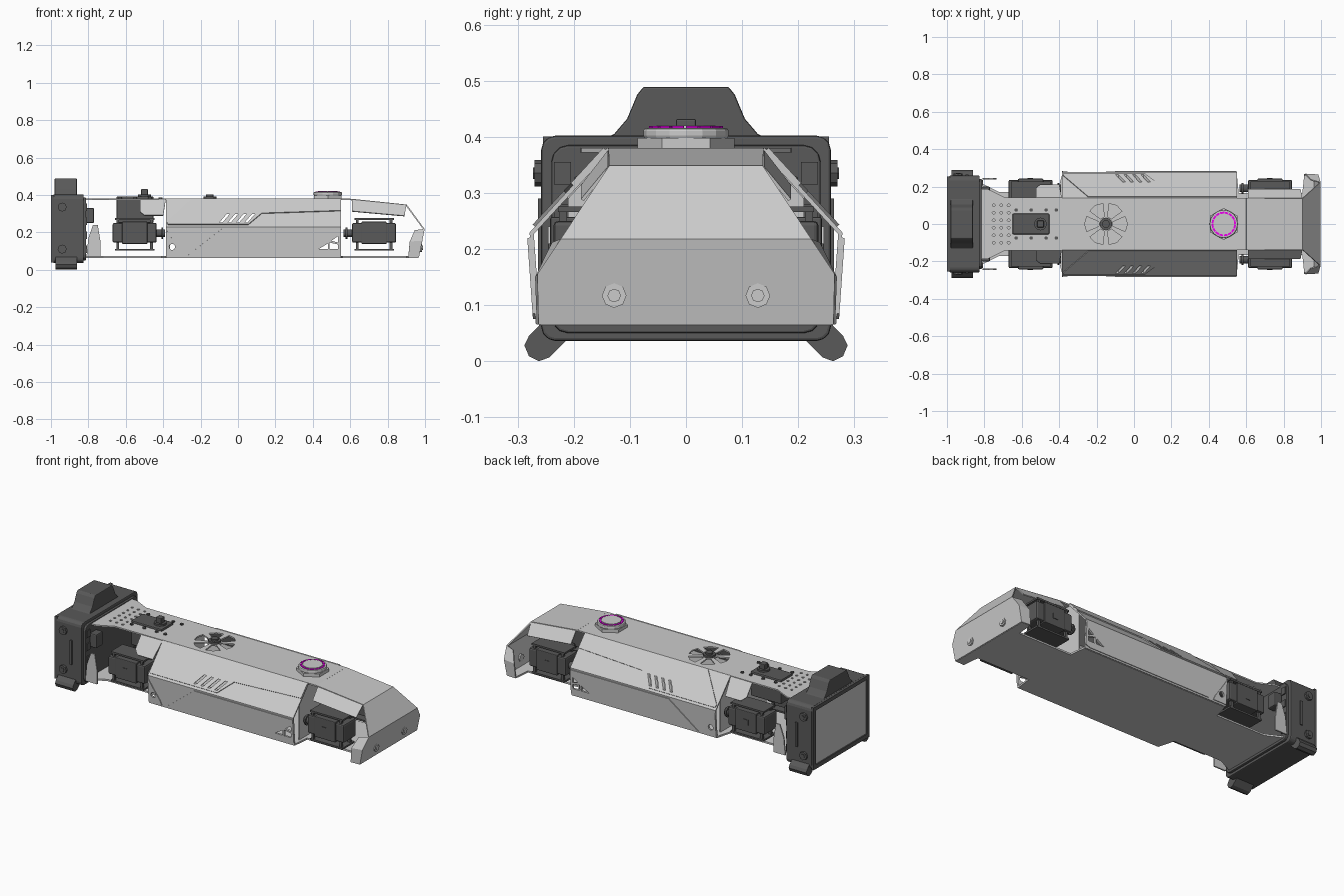
import bpy, bmesh
from math import sin, cos, pi
from mathutils import Matrix, Vector

dark = bpy.data.materials.new("dark_grey")
dark.diffuse_color = (0.10, 0.10, 0.10, 1)
magenta = bpy.data.materials.new("magenta")
magenta.diffuse_color = (0.85, 0.0, 0.85, 1)


def finish(name, bm, mat=None, bevel=0, recalc=True):
    if recalc:
        bmesh.ops.recalc_face_normals(bm, faces=bm.faces)
    me = bpy.data.meshes.new(name)
    bm.to_mesh(me)
    bm.free()
    ob = bpy.data.objects.new(name, me)
    bpy.context.collection.objects.link(ob)
    if mat:
        me.materials.append(mat)
    if bevel:
        m = ob.modifiers.new("bevel", 'BEVEL')
        m.width, m.segments, m.limit_method = bevel, 2, 'ANGLE'
    return ob


def add_prism(bm, pts, axis, a, b):
    """Extrude a 2D outline along an axis: x takes (y,z), y takes (x,z), z takes (x,y)."""
    def place(p, t):
        return {'x': (t, p[0], p[1]), 'y': (p[0], t, p[1]), 'z': (p[0], p[1], t)}[axis]
    lo = [bm.verts.new(place(p, a)) for p in pts]
    hi = [bm.verts.new(place(p, b)) for p in pts]
    n = len(pts)
    bm.faces.new(lo)
    bm.faces.new(hi[::-1])
    for i in range(n):
        bm.faces.new((lo[i], hi[i], hi[(i + 1) % n], lo[(i + 1) % n]))


def prism(name, pts, axis, a, b, mat=None, bevel=0):
    bm = bmesh.new()
    add_prism(bm, pts, axis, a, b)
    return finish(name, bm, mat, bevel)


def rect(x0, x1, y0, y1):
    return [(x0, y0), (x1, y0), (x1, y1), (x0, y1)]


def box(name, x0, x1, y0, y1, z0, z1, mat=None, bevel=0):
    return prism(name, rect(x0, x1, y0, y1), 'z', z0, z1, mat, bevel)


def ngon(cx, cy, r, n=8, off=0.0):
    return [(cx + r * cos(2 * pi * i / n + off), cy + r * sin(2 * pi * i / n + off)) for i in range(n)]


def sheet(name, faces, thick=0.008, mat=None):
    """Bent sheet metal: polygons sharing corners, given thickness."""
    bm = bmesh.new()
    for f in faces:
        bm.faces.new([bm.verts.new(p) for p in f])
    bmesh.ops.remove_doubles(bm, verts=bm.verts, dist=1e-4)
    ob = finish(name, bm, mat)
    m = ob.modifiers.new("thickness", 'SOLIDIFY')
    m.thickness, m.offset = thick, 0
    return ob


def sym(pts):
    """Mirror an outline across y = 0."""
    return pts + [(x, -y) for x, y in reversed(pts)]


# cutter: fan wedges, hole grid, louvres, side vents and pivot holes
bm = bmesh.new()
for i in range(6):
    a = i * pi / 3
    w = [(r * cos(a + d) - 0.15, r * sin(a + d)) for r, d in
         ((0.04, -0.3), (0.11, -0.37), (0.114, 0), (0.11, 0.37), (0.04, 0.3))]
    add_prism(bm, w, 'z', 0.35, 0.45)
for x in (-0.75, -0.71, -0.67):
    for y in (-0.1, -0.06, -0.02, 0.02, 0.06, 0.1):
        add_prism(bm, ngon(x, y, 0.008, 6), 'z', 0.35, 0.45)
for i in range(4):
    x = -0.1 + i * 0.045
    add_prism(bm, [(x, 0.252), (x + 0.016, 0.252), (x + 0.055, 0.297), (x + 0.039, 0.297)], 'y', -0.4, 0.4)
for tri in ([(0.43, 0.11), (0.48, 0.11), (0.48, 0.14)], [(0.49, 0.11), (0.535, 0.11), (0.535, 0.135), (0.49, 0.145)],
            [(0.50, 0.155), (0.535, 0.145), (0.535, 0.18)]):
    add_prism(bm, tri, 'y', -0.4, 0.4)
add_prism(bm, ngon(-0.352, 0.122, 0.016, 10), 'y', -0.4, 0.4)
cutter = finish("hole_cutter", bm)
cutter.hide_render = True
cutter.display_type = 'WIRE'


def cut(ob):
    m = ob.modifiers.new("holes", 'BOOLEAN')
    m.object, m.operation, m.solver = cutter, 'DIFFERENCE', 'EXACT'
    return ob


# top and bottom plates
cut(prism("top_plate", sym([(-0.82, 0.188), (-0.78, 0.186), (-0.69, 0.142), (0.6, 0.138)]), 'z', 0.372, 0.380))
prism("bottom_plate", sym([(-0.82, 0.22), (-0.72, 0.17), (-0.41, 0.17), (-0.385, 0.262), (0.55, 0.262),
                           (0.56, 0.165), (0.9, 0.165), (0.91, 0.26), (0.963, 0.26)]), 'z', 0.064, 0.074)


def on_side(x, z, s, out=0.0):
    """Point on the body side: upper slope above z=0.228, lower slope below it."""
    if z >= 0.228:
        return (x, s * (0.137 + (0.378 - z) * 0.92 + out), z + out * 0.6)
    return (x, s * (0.275 - (0.228 - z) * 0.07 + out), z)


# body sides with raised panels
upper = [(-0.245, 0.375), (0.549, 0.375), (0.549, 0.312), (0.127, 0.298), (0.055, 0.238), (-0.375, 0.238), (-0.38, 0.25)]
lower = [(-0.27, 0.075), (-0.085, 0.22), (0.549, 0.22), (0.549, 0.085), (0.52, 0.075)]
corner = [(-0.384, 0.215), (-0.384, 0.075), (-0.3, 0.075), (-0.31, 0.1), (-0.35, 0.16)]
for s, tag in ((-1, "front"), (1, "back")):
    rows = [[on_side(x, z, s) for x in (-0.385, 0.55)] for z in (0.378, 0.228, 0.066)]
    cut(sheet("body_side_" + tag, [(rows[i][0], rows[i][1], rows[i + 1][1], rows[i + 1][0]) for i in (0, 1)]))
    for nm, outline in (("upper", upper), ("lower", lower), ("corner", corner)):
        cut(sheet(f"{nm}_panel_{tag}", [[on_side(x, z, s, 0.005) for x, z in outline]], 0.007))
    # bent flaps under the top plate, fore and aft
    sheet("fore_flap_" + tag, [[(-0.525, s * 0.138, 0.376), (-0.386, s * 0.138, 0.376),
                                (-0.40, s * 0.21, 0.29), (-0.50, s * 0.21, 0.29), (-0.525, s * 0.19, 0.31)]], 0.006)
    sheet("tail_flap_" + tag, [[(0.61, s * 0.137, 0.374), (0.9, s * 0.137, 0.345),
                                (0.89, s * 0.185, 0.287), (0.61, s * 0.185, 0.312)]], 0.006)
    # upright plates joining the head to the chassis
    prism("neck_plate_" + tag, [(-0.81, 0.07), (-0.735, 0.07), (-0.735, 0.15), (-0.75, 0.24), (-0.775, 0.24), (-0.80, 0.17)],
          'y', s * 0.238, s * 0.246)
    box("neck_connector_" + tag, -0.815, -0.77, s * 0.14, s * 0.2, 0.25, 0.33, dark, 0.006)
for x in (-0.37, 0.535):
    prism("bulkhead", [(-0.21, 0.07), (0.21, 0.07), (0.21, 0.29), (0.135, 0.372), (-0.135, 0.372), (-0.21, 0.29)],
          'x', x, x + 0.006)

# tail cover
tail = [[(0.6, -0.138, 0.376), (0.6, 0.138, 0.376), (0.9, 0.137, 0.345), (0.9, -0.137, 0.345)],
        [(0.9, -0.137, 0.345), (0.9, 0.137, 0.345), (0.994, 0.222, 0.217), (0.994, -0.222, 0.217)],
        [(0.994, -0.222, 0.217), (0.994, 0.222, 0.217), (0.983, 0.262, 0.155), (0.965, 0.26, 0.066),
         (0.965, -0.26, 0.066), (0.983, -0.262, 0.155)]]
for s in (-1, 1):
    tail.append([(0.983, s * 0.262, 0.155), (0.965, s * 0.26, 0.066), (0.91, s * 0.262, 0.066), (0.918, s * 0.265, 0.15)])
    tail.append([(0.994, s * 0.222, 0.217), (0.983, s * 0.262, 0.155), (0.918, s * 0.265, 0.15), (0.945, s * 0.235, 0.21)])
sheet("tail_cover", tail)
for y in (-0.128, 0.128):
    prism("tail_bolt", ngon(y, 0.117, 0.022), 'x', 0.965, 0.984)
    prism("tail_bolt_cap", ngon(y, 0.117, 0.012), 'x', 0.98, 0.988)

# four leg servos, their shafts facing the body
for s in (-1, 1):
    for x0, x1, d, xs in ((-0.67, -0.435, 1, -0.435), (0.61, 0.845, -1, 0.61)):
        y0, y1 = s * 0.12, s * 0.236
        box("servo_case", x0, x1, y0, y1, 0.145, 0.25, dark, 0.008)
        box("servo_band", x0 + 0.05, x1 - 0.05, s * 0.115, s * 0.242, 0.138, 0.257, dark, 0.004)
        for z in (0.102, 0.266):
            box("servo_bracket", x0 + 0.012, x1 - 0.012, y0, s * 0.228, z, z + 0.010, dark)
        for x in (x0 + 0.02, x1 - 0.035):
            for y in (s * 0.135, s * 0.212):
                box("servo_post", x, x + 0.015, y, y + s * 0.014, 0.105, 0.272, dark)
        prism("servo_shaft", ngon(s * 0.19, 0.195, 0.02, 12), 'x', xs, xs + d * 0.045, dark)
        prism("servo_horn", ngon(s * 0.19, 0.195, 0.03, 12), 'x', xs + d * 0.025, xs + d * 0.034, dark)
        box("servo_label", x0 + 0.1, x0 + 0.13, s * 0.24, s * 0.245, 0.18, 0.21, dark)

# upright servo through the top plate
box("top_servo", -0.65, -0.452, -0.055, 0.055, 0.25, 0.392, dark, 0.006)
prism("top_servo_boss", ngon(-0.5, 0, 0.034, 12), 'z', 0.39, 0.402, dark)
box("top_servo_shaft", -0.518, -0.482, -0.018, 0.018, 0.40, 0.432, dark, 0.004)
for x in (-0.63, -0.55, -0.47, -0.415):
    for s in (-1, 1):
        prism("plate_screw", ngon(x, s * 0.075, 0.01, 6), 'z', 0.378, 0.387, dark)

# fan hub and push button
prism("fan_hub", ngon(-0.15, 0, 0.034, 12), 'z', 0.37, 0.392, dark)
prism("fan_hub_cap", ngon(-0.15, 0, 0.02, 12), 'z', 0.39, 0.402, dark)
prism("button_nut", ngon(0.48, 0, 0.086, 6, pi / 6), 'z', 0.378, 0.398)
prism("button_collar", ngon(0.48, 0, 0.076, 16), 'z', 0.396, 0.416, None, 0.006)
prism("button_cap", ngon(0.48, 0, 0.053, 20), 'z', 0.41, 0.42)
bm = bmesh.new()
for i in range(16):
    a0, a1 = i * pi / 8, i * pi / 8 + 0.33
    add_prism(bm, [(0.48 + r * cos(a), r * sin(a)) for r, a in ((0.056, a0), (0.066, a0), (0.066, a1), (0.056, a1))],
              'z', 0.41, 0.419)
finish("button_ring", bm, magenta)

# head: bezel ring, screen, rear casing and top camera hump
def rounded(w, z0, z1, r):
    out = []
    for cx, cz, a0 in ((w - r, z1 - r, 0), (-w + r, z1 - r, 1), (-w + r, z0 + r, 2), (w - r, z0 + r, 3)):
        out += [(cx + r * cos((a0 + k / 3) * pi / 2), cz + r * sin((a0 + k / 3) * pi / 2)) for k in range(4)]
    return out


prism("head_case", rounded(0.258, 0.036, 0.402, 0.025), 'x', -0.988, -0.825, dark, 0.005)
prism("head_back", rounded(0.24, 0.05, 0.385, 0.03), 'x', -0.83, -0.812, dark, 0.004)
for nm, pts in (("bezel_top", rect(-0.255, 0.255, 0.378, 0.4)), ("bezel_bottom", rect(-0.255, 0.255, 0.038, 0.062)),
                ("bezel_left", rect(0.236, 0.255, 0.06, 0.38)), ("bezel_right", rect(-0.255, -0.236, 0.06, 0.38))):
    prism(nm, pts, 'x', -1.0, -0.985, dark)
prism("screen", rect(-0.236, 0.236, 0.062, 0.378), 'x', -0.993, -0.985)
prism("camera_hump", sym([(0.395, 0.15), (0.405, 0.128), (0.432, 0.105), (0.475, 0.087), (0.489, 0.076)])
      and [(-0.15, 0.395), (-0.128, 0.405), (-0.105, 0.432), (-0.087, 0.475), (-0.076, 0.489),
           (0.076, 0.489), (0.087, 0.475), (0.105, 0.432), (0.128, 0.405), (0.15, 0.395)],
      'x', -0.98, -0.862, dark, 0.004)
for s in (-1, 1):
    # splayed feet under the head
    foot = [(0.2, 0.05), (0.243, 0.007), (0.262, 0.0), (0.28, 0.009), (0.288, 0.028), (0.28, 0.045), (0.24, 0.085)]
    prism("head_foot", [(s * y, z) for y, z in foot], 'x', -0.975, -0.862, dark)
    for z in (0.11, 0.335):
        prism("head_knob", ngon(-0.94, z, 0.024, 8), 'y', s * 0.255, s * 0.27, dark)
        prism("head_knob_core", ngon(-0.94, z, 0.012, 6), 'y', s * 0.265, s * 0.273, dark)
    box("head_side_rib", -0.9, -0.885, s * 0.255, s * 0.264, 0.15, 0.29, dark)
    for z in (0.09, 0.165, 0.24, 0.315):
        box("head_rear_clip", -0.826, -0.806, s * 0.205, s * 0.235, z, z + 0.04, dark)
